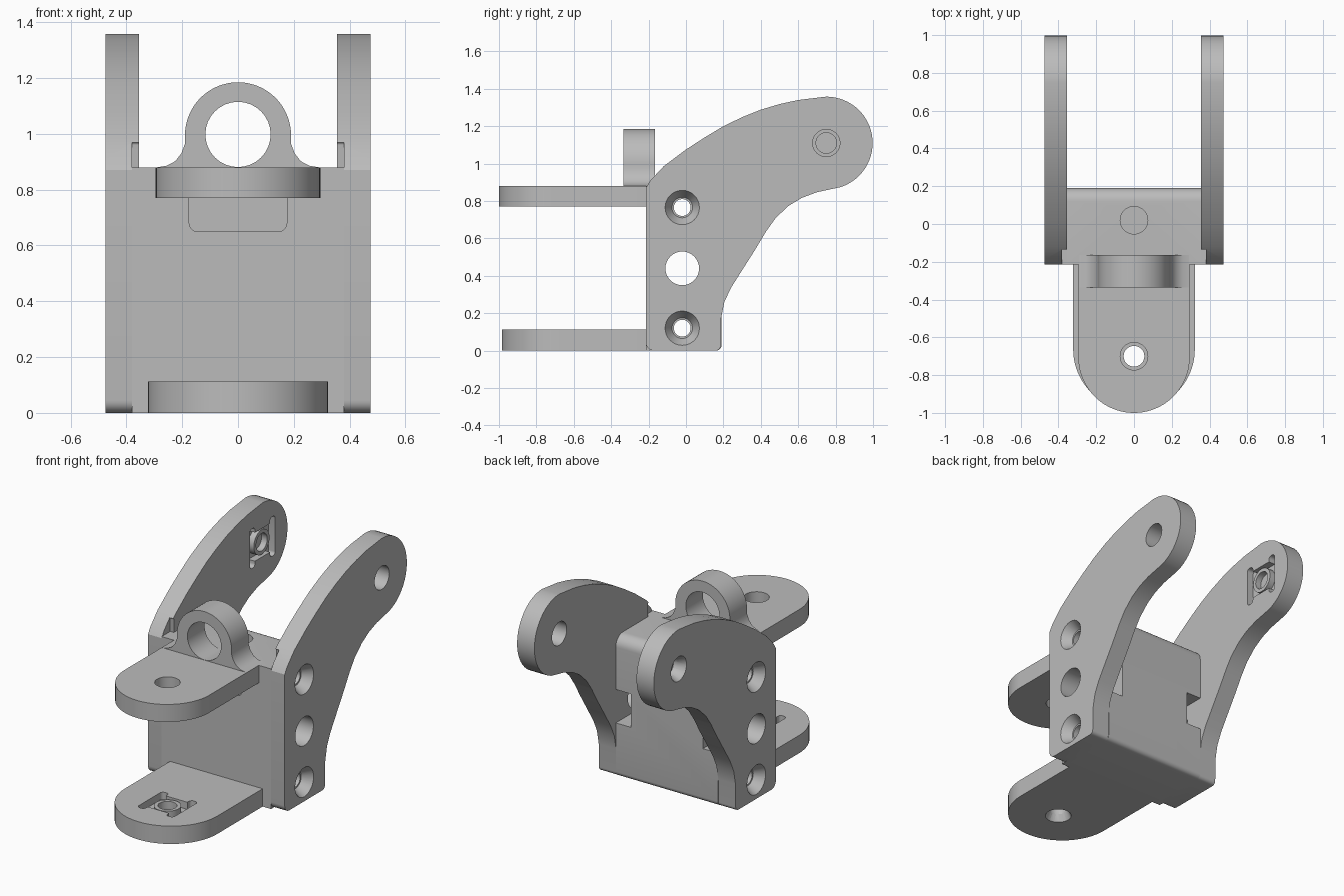
import bpy, bmesh
from math import sin, cos, pi, radians
from mathutils import Vector

if "Cube" in bpy.data.objects:
    bpy.data.objects.remove(bpy.data.objects["Cube"])

grey = bpy.data.materials.new("Light grey")
grey.use_nodes = True
COLOUR = (0.5, 0.5, 0.5, 1)
grey.diffuse_color = COLOUR
grey.node_tree.nodes["Principled BSDF"].inputs["Base Color"].default_value = COLOUR


def place(axis, u, v, w):
    """Map profile coordinates u, v and depth w along the given axis."""
    return {"x": (w, u, v), "y": (u, w, v), "z": (u, v, w)}[axis]


def loft(name, axis, rings):
    """Solid through a list of (profile points, depth) rings."""
    bm = bmesh.new()
    loops = [[bm.verts.new(place(axis, u, v, w)) for u, v in pts] for pts, w in rings]
    n = len(loops[0])
    bm.faces.new(loops[0])
    bm.faces.new(loops[-1])
    for a, b in zip(loops, loops[1:]):
        for i in range(n):
            j = (i + 1) % n
            bm.faces.new((a[i], a[j], b[j], b[i]))
    bmesh.ops.recalc_face_normals(bm, faces=bm.faces)
    mesh = bpy.data.meshes.new(name)
    bm.to_mesh(mesh)
    bm.free()
    mesh.materials.append(grey)
    ob = bpy.data.objects.new(name, mesh)
    bpy.context.collection.objects.link(ob)
    return ob


def prism(name, axis, pts, a, b):
    return loft(name, axis, [(pts, a), (pts, b)])


def arc(u, v, r, start, end, n):
    return [(u + r * cos(radians(start + (end - start) * i / n)),
             v + r * sin(radians(start + (end - start) * i / n))) for i in range(n + 1)]


def circle(u, v, r, n=32):
    return arc(u, v, r, 0, 360, n)[:-1]


def rect(u0, u1, v0, v1, r=0.02):
    return (arc(u1 - r, v1 - r, r, 0, 90, 5) + arc(u0 + r, v1 - r, r, 90, 180, 5)
            + arc(u0 + r, v0 + r, r, 180, 270, 5) + arc(u1 - r, v0 + r, r, 270, 360, 5))


def boolean(ob, tool, operation="DIFFERENCE"):
    mod = ob.modifiers.new("cut", "BOOLEAN")
    mod.operation, mod.object, mod.solver = operation, tool, "EXACT"
    bpy.context.view_layer.objects.active = ob
    bpy.ops.object.modifier_apply(modifier=mod.name)
    bpy.data.objects.remove(tool)


def drill(ob, axis, u, v, a, b, r1, r2=None):
    boolean(ob, loft("drill", axis, [(circle(u, v, r1), a),
                                     (circle(u, v, r2 or r1), b)]))


def finish(ob):
    bpy.ops.object.select_all(action="DESELECT")
    ob.select_set(True)
    bpy.context.view_layer.objects.active = ob
    bpy.ops.object.shade_smooth_by_angle(angle=radians(32))


def nut_seat(ob, axis, u, v, outer, inner):
    """Countersunk bore with an H-shaped recess and a raised collar inside."""
    d = 1 if inner > outer else -1
    drill(ob, axis, u, v, outer - d * 0.1, inner + d * 0.1, 0.055)
    drill(ob, axis, u, v, outer - d * 0.002, outer + d * 0.045, 0.078, 0.054)
    floor = inner - d * 0.045
    for shape in (rect(u - 0.11, u + 0.11, v - 0.09, v + 0.09),
                  rect(u - 0.125, u - 0.075, v - 0.125, v + 0.125),
                  rect(u + 0.075, u + 0.125, v - 0.125, v + 0.125)):
        boolean(ob, prism("recess", axis, shape, floor, inner + d * 0.05))
    collar = prism(ob.name + "_collar", axis, circle(u, v, 0.078),
                   floor - d * 0.005, inner - d * 0.006)
    drill(collar, axis, u, v, outer, inner + d * 0.1, 0.055)
    finish(collar)


FRONT, BACK, TOP = -0.215, 0.19, 0.88
INNER, OUTER = 0.355, 0.475
HOLE_Y, SCREWS, MIDDLE = -0.02, (0.12, 0.765), 0.44

# Central block with a rounded back
profile = ([(FRONT, 0)] + arc(BACK - 0.03, 0.03, 0.03, 270, 360, 5)
           + arc(BACK - 0.07, TOP - 0.07, 0.07, 0, 90, 8) + [(FRONT, TOP)])
block = prism("central_block", "x", profile, -INNER, INNER)
for z in SCREWS:
    drill(block, "x", HOLE_Y, z, -1, 1, 0.045)
drill(block, "x", HOLE_Y, MIDDLE, -1, 1, 0.09)
drill(block, "z", 0, 0.02, 0.70, 1, 0.073)
boolean(block, prism("front_pocket", "y", rect(-0.175, 0.175, 0.65, 0.80, 0.03), -0.5, -0.12))
for s in (-1, 1):
    pocket = arc(HOLE_Y, MIDDLE, 0.105, 90, 270, 16) + [(0.4, MIDDLE - 0.105), (0.4, MIDDLE + 0.105)]
    boolean(block, prism("side_pocket", "x", pocket, s * 0.25, s * 0.5))
finish(block)

# Side arms
arm_profile = ([(FRONT, 0.87), (-0.19, 0.91), (-0.12, 0.985), (0, 1.075), (0.1, 1.14),
                (0.2, 1.20), (0.3, 1.248), (0.4, 1.288), (0.5, 1.318), (0.6, 1.34)]
               + arc(0.75, 1.11, 0.248, 90, -72, 24)
               + [(0.7, 0.847), (0.62, 0.817), (0.55, 0.775), (0.48, 0.71), (0.43, 0.64),
                  (0.37, 0.54), (0.3, 0.43), (0.24, 0.335), (0.205, 0.26), (0.187, 0.17)]
               + arc(0.16, 0.025, 0.025, 0, -90, 5) + arc(FRONT + 0.045, 0.045, 0.045, 270, 180, 6))
for s, side in ((1, "left"), (-1, "right")):
    arm = prism(side + "_arm", "x", arm_profile, s * INNER, s * OUTER)
    for z in SCREWS:
        drill(arm, "x", HOLE_Y, z, 0, s, 0.045)
        drill(arm, "x", HOLE_Y, z, s * (OUTER + 0.002), s * (OUTER - 0.06), 0.093, 0.055)
    drill(arm, "x", HOLE_Y, MIDDLE, 0, s, 0.09)
    # Relief at the inner front edge, filled by the block's shoulder below
    boolean(arm, prism("relief", "x", rect(-0.4, -0.13, -0.1, 0.97, 0.01), s * 0.3, s * 0.38))
    if s > 0:
        drill(arm, "x", 0.75, 1.11, 0, 1, 0.073)
    else:
        nut_seat(arm, "x", 0.75, 1.11, -OUTER, -INNER)
    finish(arm)
    shoulder = prism(side + "_shoulder", "x",
                     [(FRONT, 0), (-0.13, 0), (-0.13, TOP), (FRONT, TOP)], s * INNER, s * 0.38)
    drill(shoulder, "x", HOLE_Y, MIDDLE, -1, 1, 0.09)
    finish(shoulder)


# Front lugs
def lug(name, r, tip, z0, z1):
    outline = [(-r, FRONT)] + arc(0, tip + r, r, 180, 360, 40) + [(r, FRONT)]
    return prism(name, "z", outline, z0, z1)


upper = lug("upper_lug", 0.295, -1.0, 0.77, TOP)
drill(upper, "z", 0, -0.70, 0, 2, 0.073)
finish(upper)
lower = lug("lower_lug", 0.322, -0.985, 0, 0.112)
nut_seat(lower, "z", 0, -0.70, 0, 0.112)
finish(lower)

# Standing eye with flared feet
flare = [(0.19, 0.965), (0.203, 0.93), (0.225, 0.902), (0.255, 0.886), (0.29, TOP)]
outline = (flare[::-1] + arc(0, 0.995, 0.19, 0, 180, 32) + [(-x, z) for x, z in flare])
eye = prism("standing_eye", "y", outline, -0.335, -0.165)
drill(eye, "y", 0, 0.998, -1, 1, 0.117)
finish(eye)
